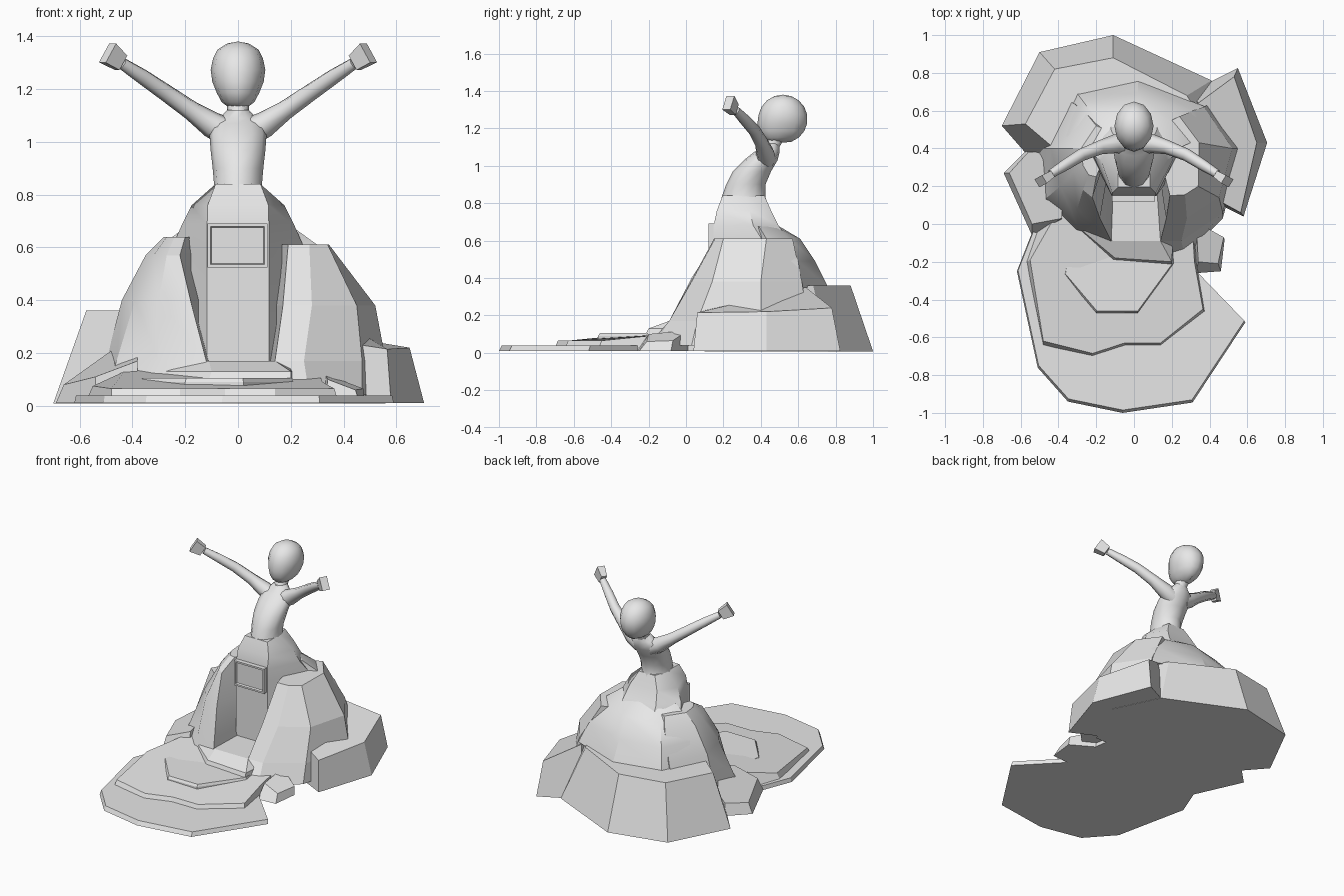
import bpy, bmesh, math
from mathutils import Vector

stone = bpy.data.materials.new("grey stone")
stone.diffuse_color = (0.8, 0.8, 0.8, 1)


def finish(name, bm, smooth=None):
    bmesh.ops.recalc_face_normals(bm, faces=bm.faces)
    me = bpy.data.meshes.new(name)
    bm.to_mesh(me)
    bm.free()
    me.materials.append(stone)
    ob = bpy.data.objects.new(name, me)
    bpy.context.collection.objects.link(ob)
    if smooth:
        bpy.ops.object.select_all(action='DESELECT')
        bpy.context.view_layer.objects.active = ob
        ob.select_set(True)
        bpy.ops.object.shade_smooth_by_angle(angle=math.radians(smooth))
    return ob


def loft(name, rings, smooth=None):
    """Skin equal-length rings of 3D points and cap both ends."""
    bm = bmesh.new()
    vs = [[bm.verts.new(p) for p in r] for r in rings]
    n = len(vs[0])
    for a, b in zip(vs, vs[1:]):
        for i in range(n):
            j = (i + 1) % n
            bm.faces.new((a[i], a[j], b[j], b[i]))
    bm.faces.new(vs[0])
    bm.faces.new(vs[-1])
    return finish(name, bm, smooth)


def layers(name, levels, smooth=None):
    """levels: list of (z, outline)."""
    return loft(name, [[(x, y, z) for x, y in o] for z, o in levels], smooth)


def tube(name, path, n=10, smooth=50):
    """path: list of (point, radius)."""
    rings = []
    for i, (p, r) in enumerate(path):
        a, b = path[max(i - 1, 0)][0], path[min(i + 1, len(path) - 1)][0]
        q = (Vector(b) - Vector(a)).to_track_quat('Z', 'Y')
        rings.append([Vector(p) + q @ Vector((r * math.cos(t), r * math.sin(t), 0))
                      for t in (2 * math.pi * k / n for k in range(n))])
    return loft(name, rings, smooth)


# Stepped terraces in front
step1 = [(-.53, -.02), (-.62, -.25), (-.51, -.76), (-.35, -.94), (-.06, -1), (.31, -.945),
         (.59, -.52), (.34, -.26), (.33, 0), (.3, .2), (-.4, .2)]
layers("lower_terrace", [(.01, step1), (.038, [(x * .99, y * .985) for x, y in step1])])
loft("middle_terrace", [
    [(-.5, 0, .03), (-.57, -.2, .03), (-.48, -.645, .03), (-.22, -.7, .03), (-.05, -.645, .03),
     (.14, -.645, .03), (.375, -.465, .03), (.33, -.2, .03), (.3, .15, .03), (-.4, .15, .03)],
    [(-.43, .02, .13), (-.55, -.19, .075), (-.48, -.62, .065), (-.22, -.685, .065), (-.05, -.63, .065),
     (.14, -.63, .065), (.365, -.45, .065), (.32, -.2, .09), (.3, .15, .14), (-.36, .15, .15)]])
upper = [(-.33, 0), (-.37, -.27), (-.2, -.47), (.02, -.47), (.21, -.21), (.2, .1), (-.3, .1)]
layers("upper_terrace", [(.05, upper), (.09, upper), (.105, [(x * .98, y * .98) for x, y in upper])])
loft("threshold", [
    [(-.36, .02, .1), (-.11, -.19, .1), (.2, -.215, .1), (.23, .15, .1), (-.3, .15, .1)],
    [(-.34, .02, .13), (-.1, -.18, .13), (.2, -.2, .13), (.22, .15, .13), (-.28, .15, .13)],
    [(-.27, .05, .165), (-.11, -.09, .17), (.14, -.09, .17), (.2, .16, .17), (-.26, .16, .17)]])

# Big base block behind
layers("back_base", [
    (.008, [(-.56, .36), (-.7, .52), (-.5, .91), (-.11, 1), (.41, .76), (.56, .45), (.4, .1), (-.4, .1)]),
    (.36, [(-.41, .39), (-.575, .53), (-.42, .82), (-.11, .88), (.28, .68), (.44, .42), (.3, .25), (-.3, .25)])])
layers("back_mound", [
    (.35, [(-.45, .38), (-.3, .69), (.02, .76), (.38, .62), (.5, .4), (0, .3)]),
    (.49, [(-.38, .4), (-.27, .65), (.02, .69), (.31, .6), (.41, .42), (0, .3)]),
    (.61, [(-.29, .4), (-.2, .56), (.02, .61), (.2, .55), (.3, .43), (0, .3)]),
    (.675, [(-.2, .39), (-.12, .48), (0, .5), (.12, .48), (.21, .39), (0, .3)])], 25)

# Flanking rocks
layers("left_rock", [
    (.04, [(-.12, -.12), (-.32, -.06), (-.5, .08), (-.54, .4), (-.4, .65), (-.1, .5)]),
    (.17, [(-.12, -.09), (-.3, -.01), (-.46, .14), (-.5, .4), (-.38, .66), (-.1, .5)]),
    (.4, [(-.18, .03), (-.3, .08), (-.39, .2), (-.44, .4), (-.32, .64), (-.1, .5)]),
    (.57, [(-.22, .14), (-.27, .18), (-.32, .28), (-.35, .4), (-.24, .57), (-.1, .5)]),
    (.64, [(-.2, .25), (-.24, .26), (-.27, .31), (-.28, .4), (-.2, .52), (-.1, .48)])], 25)
layers("right_rock", [
    (.04, [(.16, -.2), (.27, -.17), (.47, .03), (.57, .4), (.45, .65), (.1, .5)]),
    (.17, [(.14, -.09), (.25, -.09), (.47, .06), (.56, .4), (.43, .65), (.1, .5)]),
    (.38, [(.17, .025), (.28, .03), (.45, .14), (.52, .4), (.37, .62), (.1, .5)]),
    (.61, [(.19, .15), (.27, .155), (.34, .2), (.345, .43), (.24, .57), (.1, .5)])])

# Side boulders
loft("right_boulder", [
    [(.36, .15, .01), (.58, .04, .01), (.705, .43, .01), (.55, .825, .01), (.3, .7, .01)],
    [(.4, .15, .24), (.565, .06, .215), (.65, .43, .22), (.53, .78, .24), (.34, .64, .35)]])
loft("left_boulder", [
    [(-.57, .39, .01), (-.69, .27, .01), (-.54, -.06, .01), (-.38, .02, .01), (-.38, .39, .01)],
    [(-.56, .38, .09), (-.66, .27, .08), (-.54, 0, .11), (-.38, .03, .17), (-.38, .38, .28)]])
loft("small_boulder", [
    [(.31, .02, .01), (.48, -.08, .01), (.46, -.25, .01), (.33, -.26, .01)],
    [(.33, .01, .12), (.475, -.07, .065), (.445, -.21, .06), (.34, -.2, .1)]])


# Skirt rising from the rock with a flat front panel
def skirt_ring(z, fw, fy, sw, sy, bw, by):
    return (z, [(-fw, fy), (-sw, sy), (-bw, by), (bw, by), (sw, sy), (fw, fy)])


layers("skirt", [
    skirt_ring(.05, .118, .15, .3, .4, .2, .65),
    skirt_ring(.6, .118, .148, .25, .41, .13, .55),
    skirt_ring(.68, .117, .148, .215, .36, .12, .495),
    skirt_ring(.76, .115, .165, .175, .34, .1, .455),
    skirt_ring(.84, .085, .195, .085, .32, .06, .42)], 35)

# Plaque with a framed recess
bm = bmesh.new()
bmesh.ops.create_cube(bm, size=1)
for v in bm.verts:
    v.co = Vector((v.co.x * .228 - .002, v.co.y * .05 + .145, v.co.z * .168 + .607))
bm.normal_update()
front = [f for f in bm.faces if f.normal.y < -.9]
bmesh.ops.inset_region(bm, faces=front, thickness=.016)
bmesh.ops.inset_region(bm, faces=front, thickness=.006, depth=-.012)
finish("plaque", bm)

# Torso: elliptical sections (z, half width, front y, back y)
sections = [(.74, .13, .17, .46), (.83, .09, .19, .425), (.9, .096, .215, .425), (.97, .104, .25, .455),
            (1.03, .108, .31, .49), (1.07, .1, .36, .5), (1.09, .07, .39, .5), (1.12, .042, .41, .5)]
layers("torso", [(z, [(w * math.cos(t), (f + b) / 2 + (b - f) / 2 * math.sin(t))
                      for t in (2 * math.pi * k / 12 for k in range(12))])
                 for z, w, f, b in sections], 50)
tube("neck", [((0, .435, 1.05), .055), ((0, .46, 1.11), .04), ((0, .5, 1.18), .045)])

# Head: egg narrowing to the chin
bm = bmesh.new()
bmesh.ops.create_uvsphere(bm, u_segments=12, v_segments=9, radius=1)
for v in bm.verts:
    x, y, z = v.co
    taper = 1.0 + .18 * min(z, 0.4)
    chin = -.035 * max(-z, 0) if y < .3 else 0
    v.co = (x * .102 * taper * (1.1 if abs(z) > .5 else 1), .518 + y * .132 + chin, 1.25 + z * .13)
finish("head", bm, 60)

# Raised arms with blocky hands
for side, s in (("left", -1), ("right", 1)):
    tube(side + "_arm", [((s * .04, .425, 1.035), .055), ((s * .1, .425, 1.065), .05),
                         ((s * .18, .405, 1.12), .037), ((s * .28, .365, 1.19), .033),
                         ((s * .36, .315, 1.245), .03), ((s * .44, .265, 1.297), .023)], 8)
    bm = bmesh.new()
    bmesh.ops.create_cube(bm, size=1)
    axis = Vector((s * .72, -.45, .53)).normalized()
    up = Vector((-s * .45, .25, .85))
    up = (up - axis * up.dot(axis)).normalized()
    across = axis.cross(up)
    for v in bm.verts:
        x, y, z = v.co
        k = .75 if x < 0 else 1
        v.co = Vector((s * .469, .242, 1.318)) + axis * x * .07 + up * y * .085 * k + across * z * .05 * k
    finish(side + "_hand", bm)
